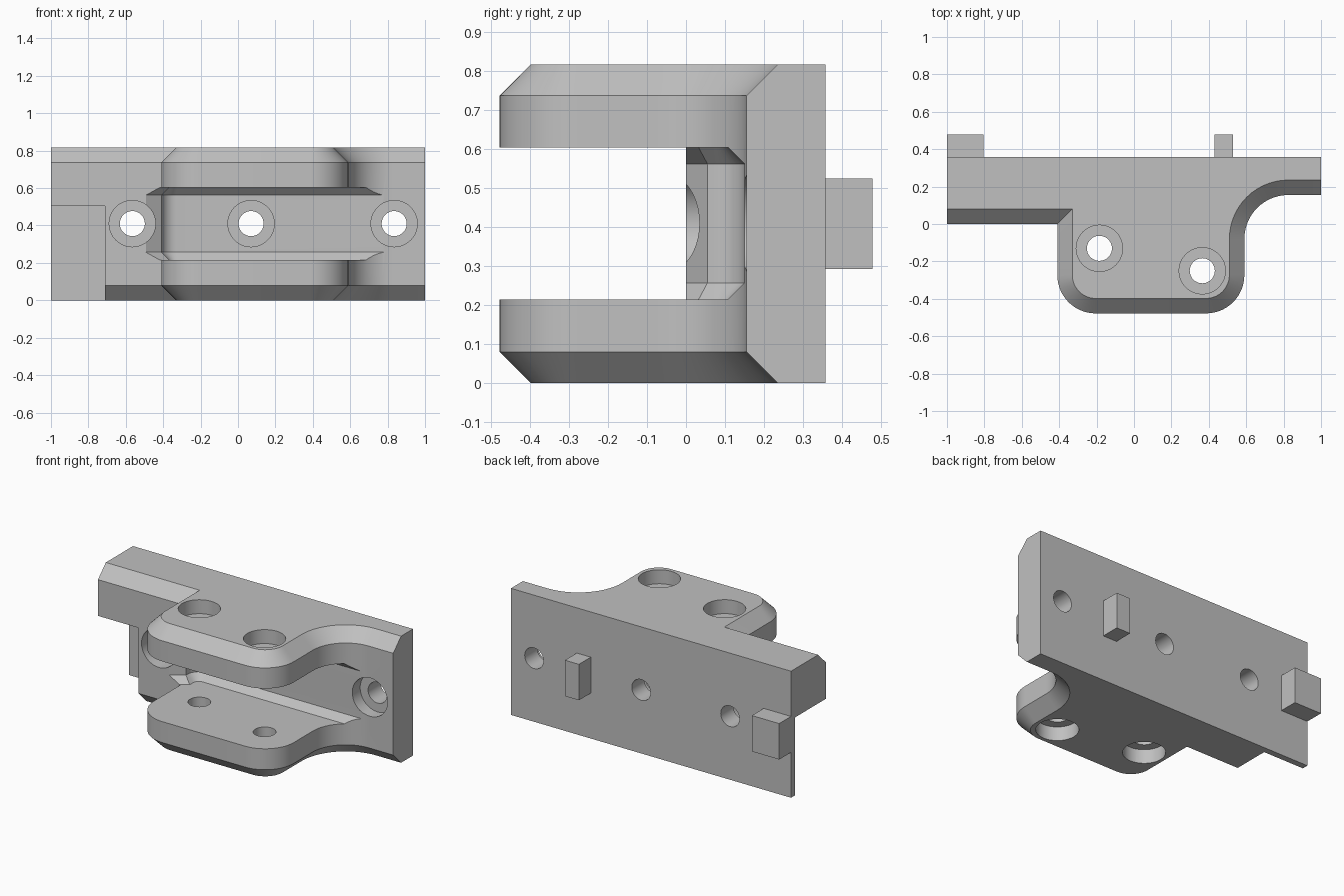
import bpy, bmesh, math
from mathutils import Vector, Matrix

cube = bpy.data.objects.get("Cube")
if cube:
    bpy.data.objects.remove(cube, do_unlink=True)

grey = bpy.data.materials.new("plain grey")
grey.use_nodes = True
grey.diffuse_color = (0.53, 0.53, 0.53, 1)
grey.node_tree.nodes["Principled BSDF"].inputs["Base Color"].default_value = (0.53, 0.53, 0.53, 1)


def make(name, bm):
    bmesh.ops.recalc_face_normals(bm, faces=bm.faces)
    mesh = bpy.data.meshes.new(name)
    bm.to_mesh(mesh)
    bm.free()
    mesh.materials.append(grey)
    ob = bpy.data.objects.new(name, mesh)
    bpy.context.collection.objects.link(ob)
    return ob


def arc(cx, cy, r, a0, a1, n=14):
    angles = [math.radians(a0 + (a1 - a0) * i / n) for i in range(n + 1)]
    return [(cx + r * math.cos(a), cy + r * math.sin(a)) for a in angles]


def offset(path, d):
    """Shift an open path sideways (to its left) with mitred corners."""
    pts = [Vector(p) for p in path]
    normals = []
    for a, b in zip(pts, pts[1:]):
        t = (b - a).normalized()
        normals.append(Vector((-t.y, t.x)))
    out = []
    for i, p in enumerate(pts):
        n1, n2 = normals[max(i - 1, 0)], normals[min(i, len(normals) - 1)]
        out.append(p + (n1 + n2) * d / (1 + n1.dot(n2)))
    return out


def stack(name, path, back, levels):
    """Solid from rings at (height, offset) levels; 'back' closes each ring."""
    bm = bmesh.new()
    rings = []
    for z, d in levels:
        ring = list(offset(path, d)) + list(back)
        rings.append([bm.verts.new((p[0], p[1], z)) for p in ring])
    for lo, hi in zip(rings, rings[1:]):
        for i in range(len(lo)):
            j = (i + 1) % len(lo)
            bm.faces.new((lo[i], lo[j], hi[j], hi[i]))
    bm.faces.new(rings[0])
    bm.faces.new(rings[-1])
    return make(name, bm)


def box(name, x0, x1, y0, y1, z0, z1):
    bm = bmesh.new()
    bmesh.ops.create_cube(bm, size=1)
    bmesh.ops.scale(bm, vec=(x1 - x0, y1 - y0, z1 - z0), verts=bm.verts)
    bmesh.ops.translate(bm, vec=((x0 + x1) / 2, (y0 + y1) / 2, (z0 + z1) / 2), verts=bm.verts)
    return make(name, bm)


def rod(name, start, end, r):
    a, b = Vector(start), Vector(end)
    turn = (b - a).to_track_quat('Z', 'Y').to_matrix().to_4x4()
    bm = bmesh.new()
    bmesh.ops.create_cone(bm, cap_ends=True, segments=40, radius1=r, radius2=r,
                          depth=(b - a).length,
                          matrix=Matrix.Translation((a + b) / 2) @ turn)
    return make(name, bm)


def cut(target, cutter):
    cutter.hide_render = True
    mod = target.modifiers.new("cut", 'BOOLEAN')
    mod.operation, mod.solver, mod.object = 'DIFFERENCE', 'EXACT', cutter
    bpy.context.view_layer.objects.active = target
    bpy.ops.object.modifier_apply(modifier=mod.name)
    bpy.data.objects.remove(cutter, do_unlink=True)


# Bracket body: plan outline with chamfered top and bottom front edges
BACK, H, CH = 0.357, 0.817, 0.08
front = ([(-1, 0), (-0.41, 0)]
         + arc(-0.205, -0.273, 0.205, 180, 270)
         + arc(0.385, -0.273, 0.205, 270, 360)
         + arc(0.825, -0.08, 0.235, 180, 90)
         + [(1, 0.155)])
body = stack("bracket_body", front, [(1, BACK), (-1, BACK)],
             [(0, CH), (CH, 0), (H - CH, 0), (H, CH)])

# Slot between the two flanges, with chamfered inner edges and flared left end
slot_path = ([(-0.8, -0.205), (-0.41, 0.055)]
             + arc(-0.33, 0.07, 0.08, 180, 90, 8) + [(1.2, 0.15)])
cut(body, stack("slot_cutter", slot_path, [(1.2, -0.7), (-0.8, -0.7)],
                [(0.215, -0.042), (0.257, 0), (0.562, 0), (0.604, -0.042)]))

# Lower notch at the left end, leaving a thin back wall
cut(body, box("notch_cutter", -1.1, -0.71, -0.2, 0.317, -0.1, 0.503))

# Counterbored mounting holes through the back wall
HOLE, BORE = 0.067, 0.124
for x in (-0.565, 0.07, 0.835):
    cut(body, rod("bore_cutter", (x, -0.1, 0.41), (x, 0.23, 0.41), BORE))
    cut(body, rod("hole_cutter", (x, -0.1, 0.41), (x, 0.5, 0.41), HOLE))

# Vertical holes through both flanges, counterbored outside
for x, y in ((-0.185, -0.13), (0.365, -0.25)):
    cut(body, rod("hole_cutter", (x, y, -0.1), (x, y, 1), HOLE))
    cut(body, rod("bore_cutter", (x, y, H - 0.09), (x, y, 1), BORE))
    cut(body, rod("bore_cutter", (x, y, -0.1), (x, y, 0.09), BORE))

bpy.ops.object.select_all(action='DESELECT')
body.select_set(True)
bpy.context.view_layer.objects.active = body
bpy.ops.object.shade_smooth_by_angle(angle=math.radians(25))

# Locating pegs on the back
box("end_peg", -1, -0.805, BACK, 0.478, 0.293, 0.525)
box("inner_peg", 0.43, 0.53, BACK, 0.478, 0.293, 0.525)
